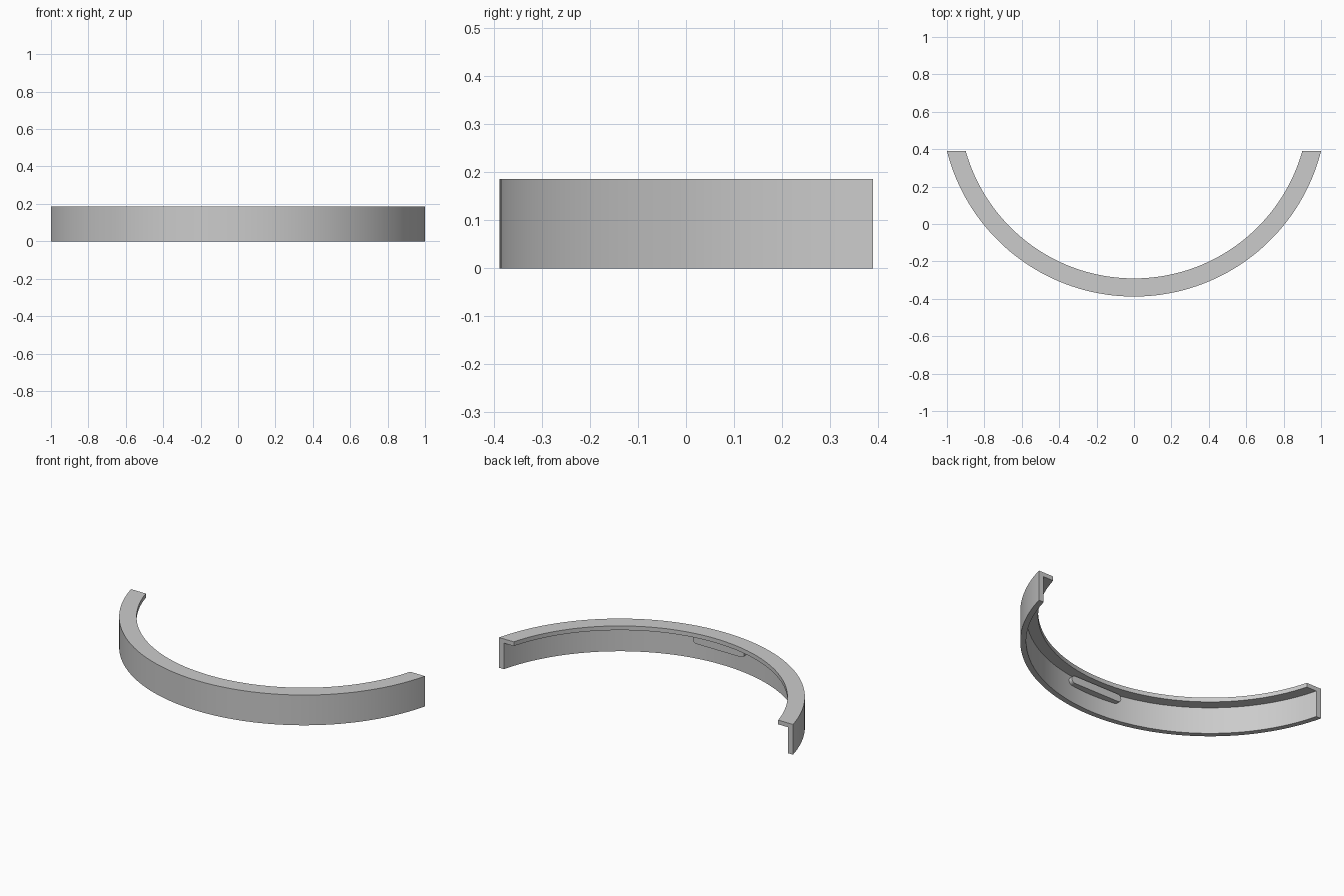
import bpy
import bmesh
from math import acos, cos, sin, pi

cube = bpy.data.objects.get("Cube")
if cube:
    bpy.data.objects.remove(cube, do_unlink=True)

CENTRE_Y = 0.644   # centre of the arc
END_Y = 0.389      # plane of the two flat ends
OUTER, WALL, LIP = 1.032, 1.0, 0.935
HEIGHT, LIP_Z = 0.186, 0.16
SEGMENTS = 72

grey = bpy.data.materials.new("plain_grey")
grey.use_nodes = True
colour = (0.6, 0.6, 0.6, 1)
grey.diffuse_color = colour
grey.node_tree.nodes["Principled BSDF"].inputs["Base Color"].default_value = colour


def finish(bm, name):
    bmesh.ops.recalc_face_normals(bm, faces=bm.faces)
    mesh = bpy.data.meshes.new(name)
    bm.to_mesh(mesh)
    bm.free()
    mesh.materials.append(grey)
    obj = bpy.data.objects.new(name, mesh)
    bpy.context.collection.objects.link(obj)
    bpy.ops.object.select_all(action="DESELECT")
    obj.select_set(True)
    bpy.context.view_layer.objects.active = obj
    bpy.ops.object.shade_smooth_by_angle(angle=pi / 6)
    return obj


# Curved angle section: upright outer wall with a lip along its top
def curved_rail():
    profile = [(OUTER, 0), (OUTER, HEIGHT), (LIP, HEIGHT),
               (LIP, LIP_Z), (WALL, LIP_Z), (WALL, 0)]
    bm = bmesh.new()
    rings = []
    for i in range(SEGMENTS + 1):
        t = 2 * i / SEGMENTS - 1
        ring = []
        for r, z in profile:
            # each radius stops exactly on the end plane
            a = t * acos((CENTRE_Y - END_Y) / r)
            ring.append(bm.verts.new((r * sin(a), CENTRE_Y - r * cos(a), z)))
        rings.append(ring)
    n = len(profile)
    for a, b in zip(rings, rings[1:]):
        for j in range(n):
            k = (j + 1) % n
            bm.faces.new((a[j], a[k], b[k], b[j]))
    # end caps, each split into lip and wall
    for ring in (rings[0], rings[-1]):
        bm.faces.new((ring[1], ring[2], ring[3], ring[4]))
        bm.faces.new((ring[0], ring[1], ring[4], ring[5]))
    return finish(bm, "curved_rail")


# Straight bar with round ends on the inside of the wall
def locating_tab(half_length=0.175, radius=0.023, z=0.127, front=-0.316, back=-0.365):
    bm = bmesh.new()
    steps = 12
    outline = []
    for side in (1, -1):
        for i in range(steps + 1):
            a = -pi / 2 + pi * i / steps
            x = side * (half_length - radius + radius * cos(a))
            outline.append(bm.verts.new((x, front, z + side * radius * sin(a))))
    face = bm.faces.new(outline)
    extruded = bmesh.ops.extrude_face_region(bm, geom=[face], use_keep_orig=True)
    moved = [g for g in extruded["geom"] if isinstance(g, bmesh.types.BMVert)]
    bmesh.ops.translate(bm, verts=moved, vec=(0, back - front, 0))
    return finish(bm, "locating_tab")


curved_rail()
locating_tab()
